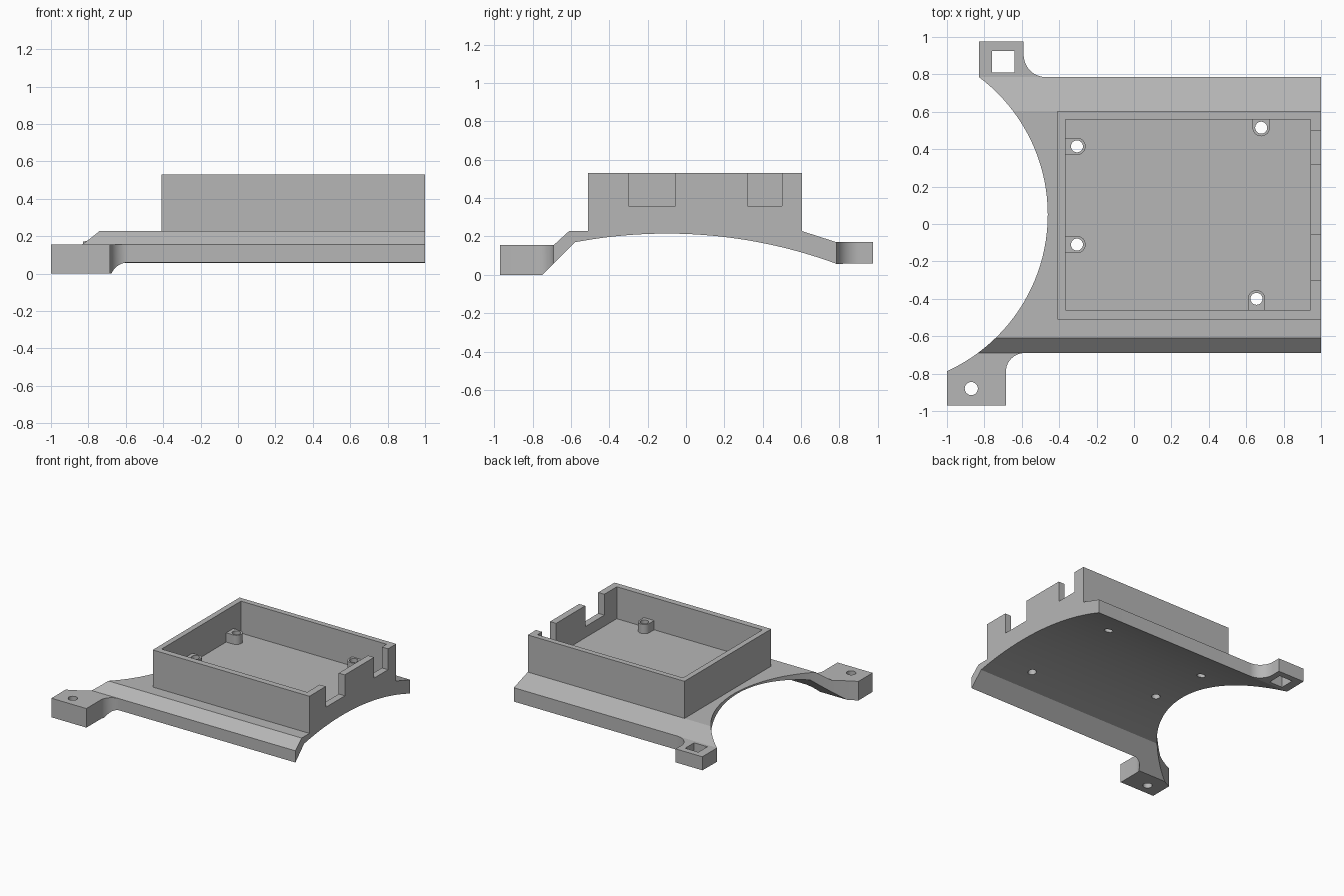
import bpy
import bmesh
from math import sin, cos, pi, sqrt, radians
from mathutils import Matrix, Vector

cube = bpy.data.objects.get("Cube")
if cube:
    bpy.data.objects.remove(cube)

grey = bpy.data.materials.new("plain grey")
grey.use_nodes = True
GREY = (0.47, 0.47, 0.47, 1)
grey.diffuse_color = GREY
grey.node_tree.nodes["Principled BSDF"].inputs["Base Color"].default_value = GREY


def prism(name, outline, low, high, matrix=Matrix()):
    """Extrude a closed 2D outline from low to high along its normal."""
    bm = bmesh.new()
    face = bm.faces.new([bm.verts.new((x, y, low)) for x, y in outline])
    top = bmesh.ops.extrude_face_region(bm, geom=[face])["geom"]
    moved = [v for v in top if isinstance(v, bmesh.types.BMVert)]
    bmesh.ops.translate(bm, verts=moved, vec=(0, 0, high - low))
    bmesh.ops.transform(bm, matrix=matrix, verts=bm.verts)
    bmesh.ops.recalc_face_normals(bm, faces=bm.faces)
    mesh = bpy.data.meshes.new(name)
    bm.to_mesh(mesh)
    bm.free()
    mesh.materials.append(grey)
    obj = bpy.data.objects.new(name, mesh)
    bpy.context.collection.objects.link(obj)
    return obj


def rect(x0, x1, y0, y1):
    return [(x0, y0), (x1, y0), (x1, y1), (x0, y1)]


def arc(cx, cy, r, start, end, steps):
    angles = [radians(start + (end - start) * i / steps) for i in range(steps + 1)]
    return [(cx + r * cos(a), cy + r * sin(a)) for a in angles]


def circle(cx, cy, r):
    return arc(cx, cy, r, 0, 360, 40)[:-1]


def select(obj):
    bpy.ops.object.select_all(action="DESELECT")
    obj.select_set(True)
    bpy.context.view_layer.objects.active = obj


def boolean(obj, cutter, operation="DIFFERENCE"):
    mod = obj.modifiers.new("cut", "BOOLEAN")
    mod.operation, mod.solver, mod.object = operation, "EXACT", cutter
    select(obj)
    bpy.ops.object.modifier_apply(modifier=mod.name)
    bpy.data.objects.remove(cutter)


def cut(obj, outline, low=-0.5, high=1):
    boolean(obj, prism("cutter", outline, low, high))


# Plate: side profile (y, z) with an arched underside, extruded along x
R, MID, CREST = 2.56, -0.1, 0.215
ys = [-0.58 + 1.365 * i / 40 for i in range(41)]
underside = [(y, CREST - R + sqrt(R * R - (y - MID) ** 2)) for y in ys]
profile = [(-0.97, 0), (-0.75, 0)] + underside + [
    (0.975, 0.06), (0.975, 0.17), (0.785, 0.17), (0.605, 0.228),
    (-0.61, 0.228), (-0.69, 0.155), (-0.97, 0.155)]
along_x = Matrix(((0, 0, 1, 0), (1, 0, 0, 0), (0, 1, 0, 0), (0, 0, 0, 1)))
plate = prism("mounting_plate", profile, -1, 1, along_x)

# Plan outline: two corner tabs with fillets
plan = [(-1, -0.98), (-0.685, -0.98)]
plan += arc(-0.585, -0.79, 0.1, 180, 90, 12)
plan += [(1.01, -0.69), (1.01, 0.785)]
plan += arc(-0.47, 0.905, 0.12, 270, 180, 12)
plan += [(-0.59, 0.98), (-0.83, 0.98), (-0.83, 0.7), (-1, 0.7)]
boolean(plate, prism("plan", plan, -0.5, 1), "INTERSECT")

# Large round recess and the tab holes
cut(plate, arc(-1.38, 0.05, 0.919, 0, 360, 128)[:-1])
cut(plate, circle(-0.87, -0.88, 0.035))
cut(plate, rect(-0.76, -0.64, 0.81, 0.925))

# Open tray with two cable notches in its +x wall
FLOOR = 0.27
tray = prism("tray", rect(-0.41, 1, -0.51, 0.605), 0.228, 0.53)
cut(tray, rect(-0.365, 0.945, -0.46, 0.56), FLOOR)
for y0, y1 in ((-0.3, -0.055), (0.32, 0.5)):
    cut(tray, rect(0.9, 1.1, y0, y1), 0.36)

# Standoffs: D-shaped posts joined to the nearest wall, drilled right through
posts = [("left_rear", -0.305, 0.415, 180, 0.06), ("left_front", -0.305, -0.11, 180, 0.06),
         ("back", 0.68, 0.515, 90, 0.045), ("front", 0.655, -0.4, 270, 0.06)]
parts = [plate, tray]
for label, x, y, turn, reach in posts:
    outline = [(reach, 0.046)] + arc(0, 0, 0.046, 90, 270, 20) + [(reach, -0.046)]
    place = Matrix.Translation((x, y, 0)) @ Matrix.Rotation(radians(turn), 4, "Z")
    post = prism("standoff_" + label, outline, FLOOR, 0.345, place)
    for obj in (post, plate, tray):
        cut(obj, circle(x, y, 0.032))
    parts.append(post)

# Smooth the arcs, keep the corners sharp
for obj in parts:
    select(obj)
    bpy.ops.object.shade_smooth_by_angle(angle=radians(11))
